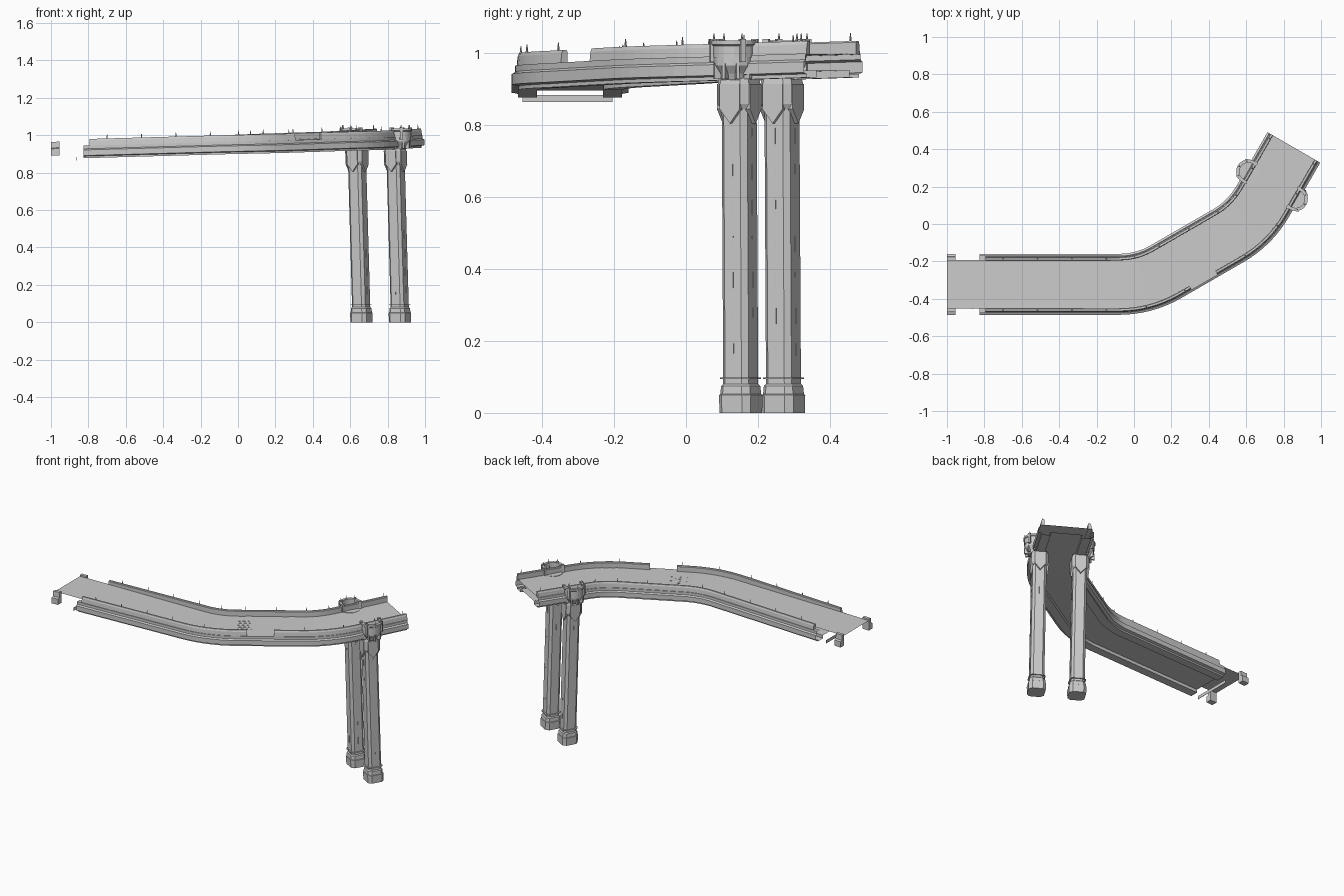
import bpy, bmesh, math
from mathutils import Vector, Matrix

if "Cube" in bpy.data.objects:
    bpy.data.objects.remove(bpy.data.objects["Cube"])

R, A = 0.5, math.radians(30)
SEGS = [(0.92, 0), (R * A, A), (0.387, 0), (R * A, A), (0.333, 0)]  # length, turn
TOTAL = sum(l for l, _ in SEGS)


def station(s):
    """Point, left vector and heading on the rising road centreline."""
    p, h, rest = Vector((-1, -0.3225, 0)), 0.0, s
    for length, turn in SEGS:
        d = min(rest, length)
        if turn:
            h2 = h + turn * d / length
            p += R * Vector((math.sin(h2) - math.sin(h), math.cos(h) - math.cos(h2), 0))
            h = h2
        else:
            p += d * Vector((math.cos(h), math.sin(h), 0))
        rest -= d
        if rest <= 1e-6:
            break
    p.z = 0.878 + 0.028 * (s - 0.2)
    return p, Vector((-math.sin(h), math.cos(h), 0)), h


def at(s, u, z):
    p, n, _ = station(s)
    return p + n * u + Vector((0, 0, z))


def finish(name, bm, fix=True):
    if fix:
        bmesh.ops.recalc_face_normals(bm, faces=bm.faces)
    me = bpy.data.meshes.new(name)
    bm.to_mesh(me)
    bm.free()
    ob = bpy.data.objects.new(name, me)
    bpy.context.collection.objects.link(ob)
    return ob


def samples(s0, s1):
    out, pos = [s0, s1], 0
    for length, turn in SEGS:
        n = 8 if turn else 1
        out += [pos + length * i / n for i in range(n + 1)]
        pos += length
    return sorted({round(s, 4) for s in out if s0 <= s <= s1})


def sweep(name, prof, s0, s1, side=1, closed=False):
    pts = [(u * side, z) for u, z in prof]
    if side < 0:
        pts.reverse()
    bm = bmesh.new()
    rows = [[bm.verts.new(at(s, u, z)) for u, z in pts] for s in samples(s0, s1)]
    n = len(pts)
    for a, b in zip(rows, rows[1:]):
        for k in range(n if closed else n - 1):
            j = (k + 1) % n
            bm.faces.new((a[k], b[k], b[j], a[j]))
    if closed:
        bm.faces.new(rows[0])
        bm.faces.new(rows[-1])
    return finish(name, bm, closed)


def add_box(bm, c, size, rot):
    m = Matrix.Translation(c) @ Matrix.Rotation(rot, 4, 'Z') @ Matrix.Diagonal((*size, 1))
    bmesh.ops.create_cube(bm, size=1, matrix=m)


def stack(bm, rings):
    """Loft rings of points and cap both ends."""
    rows = [[bm.verts.new(p) for p in r] for r in rings]
    n = len(rows[0])
    for a, b in zip(rows, rows[1:]):
        for k in range(n):
            bm.faces.new((a[k], a[(k + 1) % n], b[(k + 1) % n], b[k]))
    bm.faces.new(rows[0])
    bm.faces.new(rows[-1])


# road deck: flat tongue at the low end, then the main surface
deck = sweep("road_deck", [(-0.13, 0.066), (0.13, 0.066)], 0.0, TOTAL)
for v in deck.data.vertices:
    if v.co.x < -0.99:
        v.co.z = 0.955
sweep("deck_underside", [(0.095, 0.02), (-0.095, 0.02)], 0.175, TOTAL)
bm = bmesh.new()
add_box(bm, (-0.865, -0.33, 0.875), (0.002, 0.25, 0.02), 0)
finish("under_cross_plate", bm)

# stepped fascia with edge beam, parapet rails and low-end posts
FASCIA = [(0.127, 0.067), (0.153, 0.067), (0.153, 0.05), (0.163, 0.044), (0.163, 0.014),
          (0.145, 0.01), (0.145, 0), (0.092, 0), (0.092, 0.021)]
RAIL = [(0.128, 0.064), (0.128, 0.098), (0.131, 0.102), (0.142, 0.102),
        (0.146, 0.092), (0.149, 0.064)]
POST = [(0.127, 0.018), (0.127, 0.092), (0.147, 0.092), (0.149, 0.06),
        (0.163, 0.055), (0.163, 0.018)]
GAP = (1.254, 1.414)
for side, tag in ((1, "left"), (-1, "right")):
    sweep(f"{tag}_fascia", FASCIA, 0.175, TOTAL, side)
    sweep(f"{tag}_end_post", POST, 0.0, 0.045, side, True)
    spans = [(0.205, TOTAL)] if side > 0 else [(0.205, GAP[0]), (GAP[1], TOTAL)]
    for i, (a, b) in enumerate(spans):
        sweep(f"{tag}_rail_{i}", RAIL, a, b, side, True)
    # small finials along the rail
    bm = bmesh.new()
    for i in range(11):
        s = 0.3 + i * 0.184
        if side < 0 and GAP[0] < s < GAP[1]:
            continue
        c = at(s, side * 0.137, 0.112)
        bmesh.ops.create_cone(bm, cap_ends=True, segments=4, radius1=0.004, radius2=0.001,
                              depth=0.024, matrix=Matrix.Translation(c))
    finish(f"{tag}_finials", bm)

# drain slots in the deck
bm = bmesh.new()
for i in range(4):
    for j in range(5):
        s = 1.19 + i * 0.03 + 0.01 * (j % 2)
        add_box(bm, at(s, 0.06 - j * 0.028, 0.0665), (0.016, 0.004, 0.001), A)
finish("drain_slots", bm)

# support columns and lookout turrets
ST = 1.93
HEAD = station(ST)[2]


def cham(c, half, ch):
    k = half - ch
    pts = [(half, -k), (half, k), (k, half), (-k, half),
           (-half, k), (-half, -k), (-k, -half), (k, -half)]
    m = Matrix.Rotation(HEAD, 3, 'Z')
    return [c + m @ Vector((x, y, 0)) for x, y in pts]


for side, tag in ((1, "left"), (-1, "right")):
    top = at(ST, side * 0.119, 0)
    base = top + Vector((0.026, 0.005, 0))

    def axis(z):
        p = base.lerp(top, z / 0.92)
        p.z = z
        return p

    # plinth, ring, shaft and capital share one leaning axis
    bm = bmesh.new()
    for prof in ([(0, .05), (.05, .051), (.052, .048), (.075, .046), (.082, .04)],
                 [(.094, .048), (.099, .048)],
                 [(.07, .041), (.86, .041)],
                 [(.845, .044), (.86, .05), (.915, .05), (.935, .046)]):
        stack(bm, [cham(axis(z), h, h * 0.36) for z, h in prof])
    finish(f"{tag}_column", bm)

    # pointed plates below the capital and slot strips on each face
    plates, slots = bmesh.new(), bmesh.new()
    for q in range(4):
        rot = Matrix.Rotation(HEAD + q * math.pi / 2, 3, 'Z')
        shape = [(-.032, .915), (-.032, .845), (0, .805), (.032, .845), (.032, .915)]
        stack(plates, [[axis(z) + rot @ Vector((d, w, 0)) for w, z in shape]
                       for d in (.038, .053)])
        for i in range(7):
            add_box(slots, axis(0.17 + i * 0.1) + rot @ Vector((.041, 0, 0)),
                    (.002, .004, .045), HEAD + q * math.pi / 2)
    finish(f"{tag}_capital_plates", plates)
    finish(f"{tag}_column_slots", slots)

    # corbelled turret floor
    centre = at(ST, side * 0.146, 0)
    out = HEAD + side * math.pi / 2

    def polar(a, r, z):
        return centre + Vector((math.cos(a) * r, math.sin(a) * r, z))

    bm = bmesh.new()
    stack(bm, [[polar(2 * math.pi * k / 16 + out, r, z) for k in range(16)]
               for r, z in ((.036, .0), (.043, .018), (.058, .04), (.058, .068))])
    finish(f"{tag}_turret_floor", bm)

    # curved turret parapet with projecting coping on the outer side
    bm = bmesh.new()
    wall = [(.05, .062), (.05, .1), (.048, .101), (.048, .109),
            (.065, .109), (.065, .098), (.06, .094), (.06, .062)]
    stack(bm, [[polar(out + math.radians(-110 + 220 * k / 14), r, z) for r, z in wall]
               for k in range(15)])
    finish(f"{tag}_turret_wall", bm)

    # brackets, end piers and finials round the turret
    bm = bmesh.new()
    for deg in (-80, -40, 0, 40, 80):
        a = out + math.radians(deg)
        add_box(bm, polar(a, .05, .024), (.02, .009, .042), a)
    for deg in (-105, -52, 52, 105):
        a = out + math.radians(deg)
        add_box(bm, polar(a, .059, .082), (.018, .015, .064), a)
    for deg in (-52, 0, 52):
        p = polar(out + math.radians(deg), .057, .119)
        bmesh.ops.create_cone(bm, cap_ends=True, segments=4, radius1=0.004, radius2=0.001,
                              depth=0.02, matrix=Matrix.Translation(p))
    finish(f"{tag}_turret_trim", bm)
